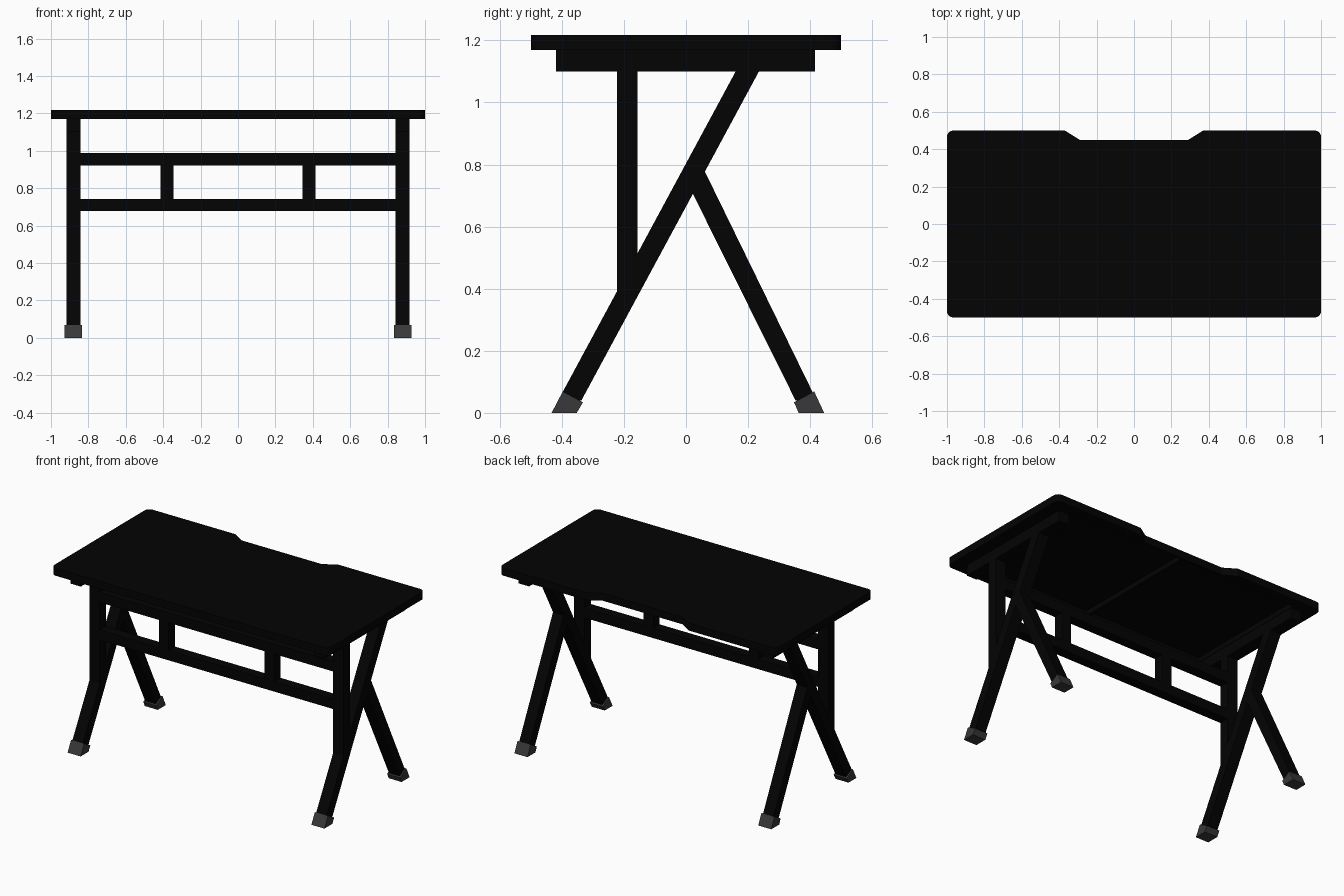
import bpy, bmesh, math
from mathutils import Vector

if "Cube" in bpy.data.objects:
    bpy.data.objects.remove(bpy.data.objects["Cube"])


def material(name, v):
    m = bpy.data.materials.new(name)
    m.diffuse_color = (v, v, v, 1)
    m.use_nodes = True
    m.node_tree.nodes["Principled BSDF"].inputs["Base Color"].default_value = m.diffuse_color
    return m


BLACK = material("black", 0.001)
GREY = material("dark_grey", 0.04)


def prism(name, base, direction, mat=BLACK):
    """Closed prism: a planar outline swept along a direction."""
    bm = bmesh.new()
    a = [bm.verts.new(p) for p in base]
    b = [bm.verts.new(Vector(p) + Vector(direction)) for p in base]
    bm.faces.new(a)
    bm.faces.new(b)
    for i in range(len(a)):
        j = (i + 1) % len(a)
        bm.faces.new((a[i], a[j], b[j], b[i]))
    bmesh.ops.recalc_face_normals(bm, faces=bm.faces)
    mesh = bpy.data.meshes.new(name)
    bm.to_mesh(mesh)
    bm.free()
    mesh.materials.append(mat)
    ob = bpy.data.objects.new(name, mesh)
    bpy.context.collection.objects.link(ob)
    return ob


def side_part(name, yz, cx, half, mat=BLACK):
    return prism(name, [(cx - half, y, z) for y, z in yz], (2 * half, 0, 0), mat)


def box(name, x, y, z):
    return prism(name, [(x[0], y[0], z[0]), (x[1], y[0], z[0]), (x[1], y[1], z[0]), (x[0], y[1], z[0])],
                 (0, 0, z[1] - z[0]))


# tabletop with rounded corners and a cable notch at the back
R = 0.035
outline = []
for sx, sy, start in ((1, -1, -90), (1, 1, 0)):
    for i in range(6):
        a = math.radians(start + 18 * i)
        outline.append((sx * (1 - R) + R * math.cos(a), sy * (0.5 - R) + R * math.sin(a)))
outline += [(0.37, 0.5), (0.29, 0.45)]
outline += [(-x, y) for x, y in reversed(outline)]
top = prism("tabletop", [(x, y, 1.169) for x, y in outline], (0, 0, 0.049))

# two shallow recesses underneath leave a rib along the middle
for s in (-1, 1):
    cutter = box("recess_cutter", sorted((s * 0.01, s * 0.84)), (-0.418, 0.435), (1.1, 1.2))
    cutter.hide_render = True
    cutter.hide_set(True)
    mod = top.modifiers.new("recess", "BOOLEAN")
    mod.operation, mod.solver, mod.object = "DIFFERENCE", "EXACT", cutter

# side frames
for side, s in (("left", -1), ("right", 1)):
    cx = s * 0.88
    side_part(side + "_top_rail", [(-0.418, 1.10), (0.415, 1.10), (0.415, 1.171), (-0.418, 1.171)], cx, 0.0375)
    side_part(side + "_upright", [(-0.222, 0.39), (-0.157, 0.511), (-0.157, 1.10), (-0.222, 1.10)], cx, 0.0375)
    side_part(side + "_long_leg", [(-0.412, 0.04), (-0.337, 0.04), (0.235, 1.10), (0.16, 1.10)], cx, 0.0375)
    side_part(side + "_back_leg", [(0.353, 0.04), (0.421, 0.04), (0.061, 0.777), (0.02, 0.71)], cx, 0.0375)
    side_part(side + "_front_foot", [(-0.433, 0), (-0.352, 0), (-0.332, 0.034), (-0.397, 0.069)], cx, 0.047, GREY)
    side_part(side + "_back_foot", [(0.363, 0), (0.445, 0), (0.413, 0.069), (0.348, 0.034)], cx, 0.047, GREY)
    box(side + "_spacer", sorted((s * 0.345, s * 0.415)), (-0.222, -0.157), (0.74, 0.93))

# long crossbars between the uprights
for name, z in (("upper_crossbar", (0.922, 0.987)), ("lower_crossbar", (0.677, 0.742))):
    box(name, (-0.85, 0.85), (-0.222, -0.157), z)
